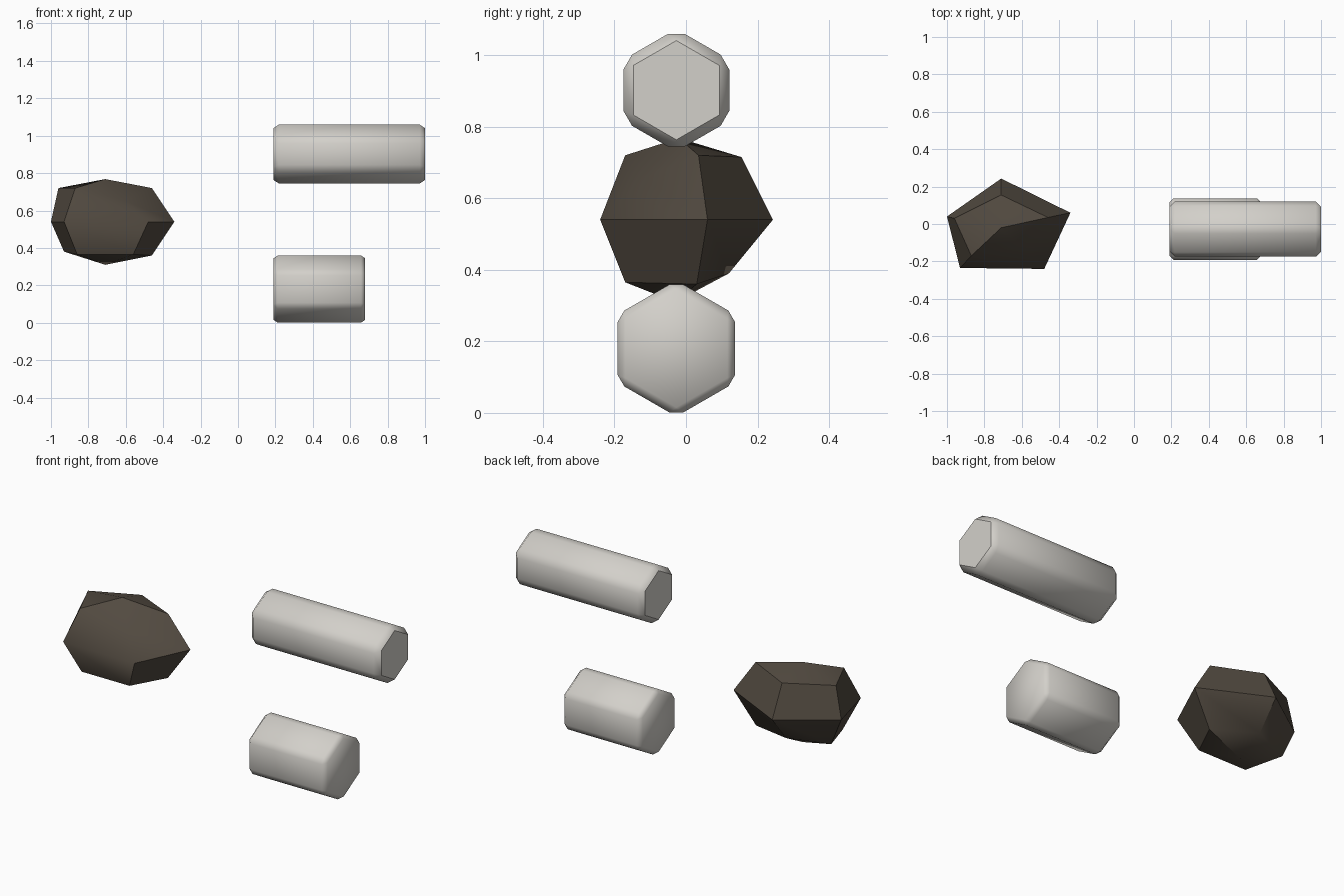
import bpy
import bmesh
from math import pi, radians, sin, cos

cube = bpy.data.objects.get("Cube")
if cube:
    bpy.data.objects.remove(cube, do_unlink=True)


def material(name, colour):
    mat = bpy.data.materials.new(name)
    mat.use_nodes = True
    mat.diffuse_color = (*colour, 1)
    bsdf = mat.node_tree.nodes["Principled BSDF"]
    bsdf.inputs["Base Color"].default_value = (*colour, 1)
    bsdf.inputs["Roughness"].default_value = 0.8
    return mat


pale_grey = material("pale grey", (0.65, 0.63, 0.59))
dark_brown = material("dark brown", (0.085, 0.069, 0.052))


def finish(bm, name, mat):
    bmesh.ops.recalc_face_normals(bm, faces=bm.faces)
    mesh = bpy.data.meshes.new(name)
    bm.to_mesh(mesh)
    bm.free()
    mesh.materials.append(mat)
    obj = bpy.data.objects.new(name, mesh)
    bpy.context.collection.objects.link(obj)
    return obj


def hex_bar(name, x0, x1, z, radius, bevel, flat_ends):
    """Six-sided bar along x with chamfered edges."""
    bm = bmesh.new()
    rings = [[bm.verts.new((x, -0.027 + radius * sin(i * pi / 3),
                            z + radius * cos(i * pi / 3))) for i in range(6)]
             for x in (x0, x1)]
    for ring in rings:
        bm.faces.new(ring)
    for i in range(6):
        j = (i + 1) % 6
        bm.faces.new((rings[0][i], rings[0][j], rings[1][j], rings[1][i]))
    bmesh.ops.recalc_face_normals(bm, faces=bm.faces)
    bmesh.ops.bevel(bm, geom=bm.edges[:], offset=bevel, segments=1,
                    affect='EDGES', profile=0.5)
    bm.normal_update()
    for f in bm.faces:
        f.smooth = not (flat_ends and abs(f.normal.x) > 0.95)
    return finish(bm, name, pale_grey)


# Two bars, the long one with crisp ends
hex_bar("long_bar", 0.19, 1.0, 0.902, 0.171, 0.028, True)
hex_bar("short_bar", 0.19, 0.68, 0.18, 0.19, 0.022, False)

# Rock: three five-sided rings closed by a shallow point above and below
lower = [(-0.93, 0.03, 0.38), (-0.71, 0.12, 0.39), (-0.46, 0.03, 0.36),
         (-0.56, -0.17, 0.365), (-0.86, -0.17, 0.365)]
middle = [(-1.0, 0.04, 0.54), (-0.71, 0.243, 0.54), (-0.34, 0.06, 0.54),
          (-0.48, -0.24, 0.54), (-0.93, -0.235, 0.54)]
upper = [(-0.96, 0.03, 0.72), (-0.71, 0.155, 0.715), (-0.46, 0.035, 0.72),
         (-0.61, -0.12, 0.655), (-0.87, -0.17, 0.72)]

bm = bmesh.new()
rings = [[bm.verts.new(p) for p in ring] for ring in (lower, middle, upper)]
bottom = bm.verts.new((-0.71, -0.03, 0.31))
top = bm.verts.new((-0.71, -0.02, 0.768))
for i in range(5):
    j = (i + 1) % 5
    bm.faces.new((bottom, rings[0][i], rings[0][j]))
    bm.faces.new((top, rings[2][i], rings[2][j]))
    for a, b in zip(rings, rings[1:]):
        bm.faces.new((a[i], a[j], b[j], b[i]))
bmesh.ops.recalc_face_normals(bm, faces=bm.faces)
bm.normal_update()
for f in bm.faces:
    f.smooth = True
# Crisp edges everywhere except shallow ones and the front belt
for e in bm.edges:
    front_belt = all(v.co.y < -0.2 for v in e.verts)
    e.smooth = front_belt or e.calc_face_angle() < radians(36)
finish(bm, "rock", dark_brown)
